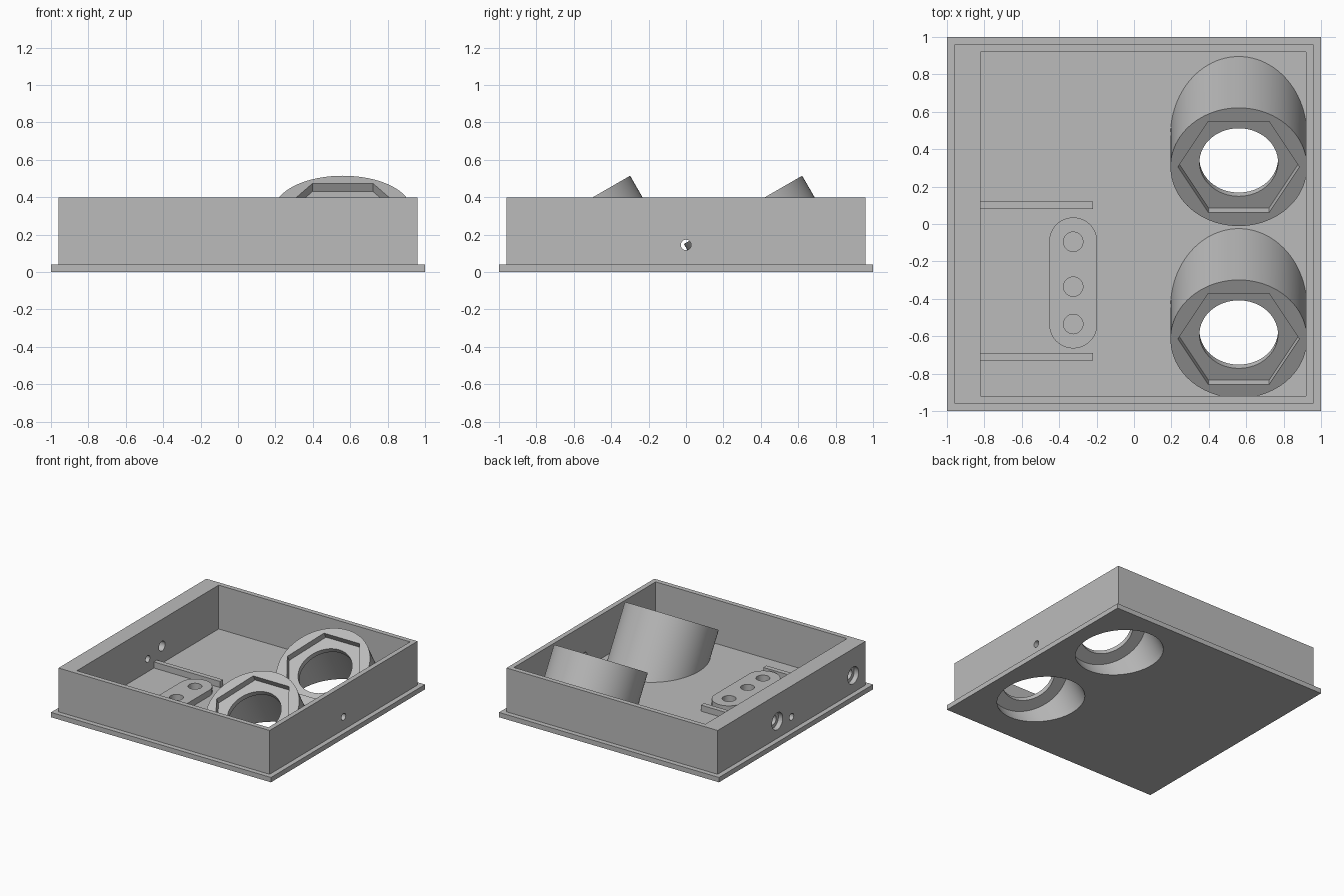
import bpy
import bmesh
from math import cos, sin, pi, radians
from mathutils import Matrix, Vector

cube = bpy.data.objects.get("Cube")
if cube:
    bpy.data.objects.remove(cube, do_unlink=True)

grey = bpy.data.materials.new("plain_grey")
grey.use_nodes = True
COLOUR = (0.5, 0.5, 0.5, 1)
grey.diffuse_color = COLOUR
grey.node_tree.nodes["Principled BSDF"].inputs["Base Color"].default_value = COLOUR


def prism(name, outline, low, high, matrix=Matrix()):
    """Extrude a 2D outline along local z, then place it."""
    bm = bmesh.new()
    face = bm.faces.new([bm.verts.new((x, y, low)) for x, y in outline])
    ext = bmesh.ops.extrude_face_region(bm, geom=[face])
    top = [v for v in ext["geom"] if isinstance(v, bmesh.types.BMVert)]
    bmesh.ops.translate(bm, verts=top, vec=(0, 0, high - low))
    bmesh.ops.recalc_face_normals(bm, faces=bm.faces)
    bm.transform(matrix)
    mesh = bpy.data.meshes.new(name)
    bm.to_mesh(mesh)
    bm.free()
    mesh.materials.append(grey)
    obj = bpy.data.objects.new(name, mesh)
    bpy.context.collection.objects.link(obj)
    return obj


def box(name, x0, x1, y0, y1, z0, z1):
    return prism(name, [(x0, y0), (x1, y0), (x1, y1), (x0, y1)], z0, z1)


def ring(radius, sides=64):
    return [(radius * cos(2 * pi * i / sides), radius * sin(2 * pi * i / sides))
            for i in range(sides)]


def carve(obj, cutters, operation="DIFFERENCE"):
    """Apply booleans and discard the cutters."""
    for cutter in cutters:
        cutter.hide_render = True
        mod = obj.modifiers.new("cut", "BOOLEAN")
        mod.operation, mod.solver, mod.object = operation, "EXACT", cutter
        bpy.context.view_layer.objects.active = obj
        bpy.ops.object.modifier_apply(modifier=mod.name)
        bpy.data.objects.remove(cutter, do_unlink=True)


def smooth(obj):
    bpy.ops.object.select_all(action="DESELECT")
    obj.select_set(True)
    bpy.context.view_layer.objects.active = obj
    bpy.ops.object.shade_smooth_by_angle(angle=radians(30))


# Base plate and surrounding wall, thicker on one side
plate = box("base_plate", -1, 1, -1, 1, 0, 0.04)
walls = box("walls", -0.96, 0.96, -0.96, 0.96, 0.04, 0.4)
carve(walls, [box("wall_cutter", -0.82, 0.92, -0.92, 0.92, 0, 0.5)])


# Holes through the side walls
def side_hole(y, z, radius, x0, x1):
    place = Matrix.Translation((0, y, z)) @ Matrix.Rotation(pi / 2, 4, "Y")
    return prism("hole_cutter", ring(radius, 32), x0, x1, place)


carve(walls, [side_hole(0, 0.145, 0.028, -1.1, 1.1)])
for y in (-0.8, 0.185):
    carve(walls, [side_hole(y, 0.18, 0.04, -1.1, -0.7),
                  side_hole(y, 0.18, 0.07, -1.1, -0.92)])
smooth(walls)

# Tilted sockets: hexagonal pocket, narrow ring, wide bore through the plate
for label, y in (("front", -0.615), ("back", 0.305)):
    place = Matrix.Translation((0.56, y, 0.3325)) @ Matrix.Rotation(radians(30), 4, "X")
    socket = prism(label + "_socket", ring(0.365, 96), -0.8, 0, place)
    carve(socket, [box("clip", 0, 0.94, -0.94, 0.94, 0.02, 1)], "INTERSECT")
    carve(socket, [prism("pocket", ring(0.325, 6), -0.05, 0.1, place),
                   prism("throat", ring(0.21), -0.2, 0.1, place),
                   prism("bore", ring(0.31), -1, -0.09, place)])
    carve(plate, [prism("plate_bore", ring(0.31), -1, -0.09, place)])
    smooth(socket)
smooth(plate)

# Low ribs on the floor
for label, y in (("front", -0.71), ("back", 0.1)):
    box(label + "_rib", -0.83, -0.22, y - 0.02, y + 0.02, 0.03, 0.09)

# Rounded mounting block with three blind holes
half = 0.222
outline = [(x, y + (half if i < 32 else -half))
           for i, (x, y) in enumerate(ring(0.128))]
outline.insert(32, (-0.128, half))
outline.append((0.128, -half))
block = prism("mounting_block", outline, 0.04, 0.09,
              Matrix.Translation((-0.325, -0.315, 0)))
carve(block, [prism("peg_hole", ring(0.052, 32), 0, 0.2,
                    Matrix.Translation((-0.325, y, 0))) for y in (-0.095, -0.335, -0.535)])
smooth(block)
